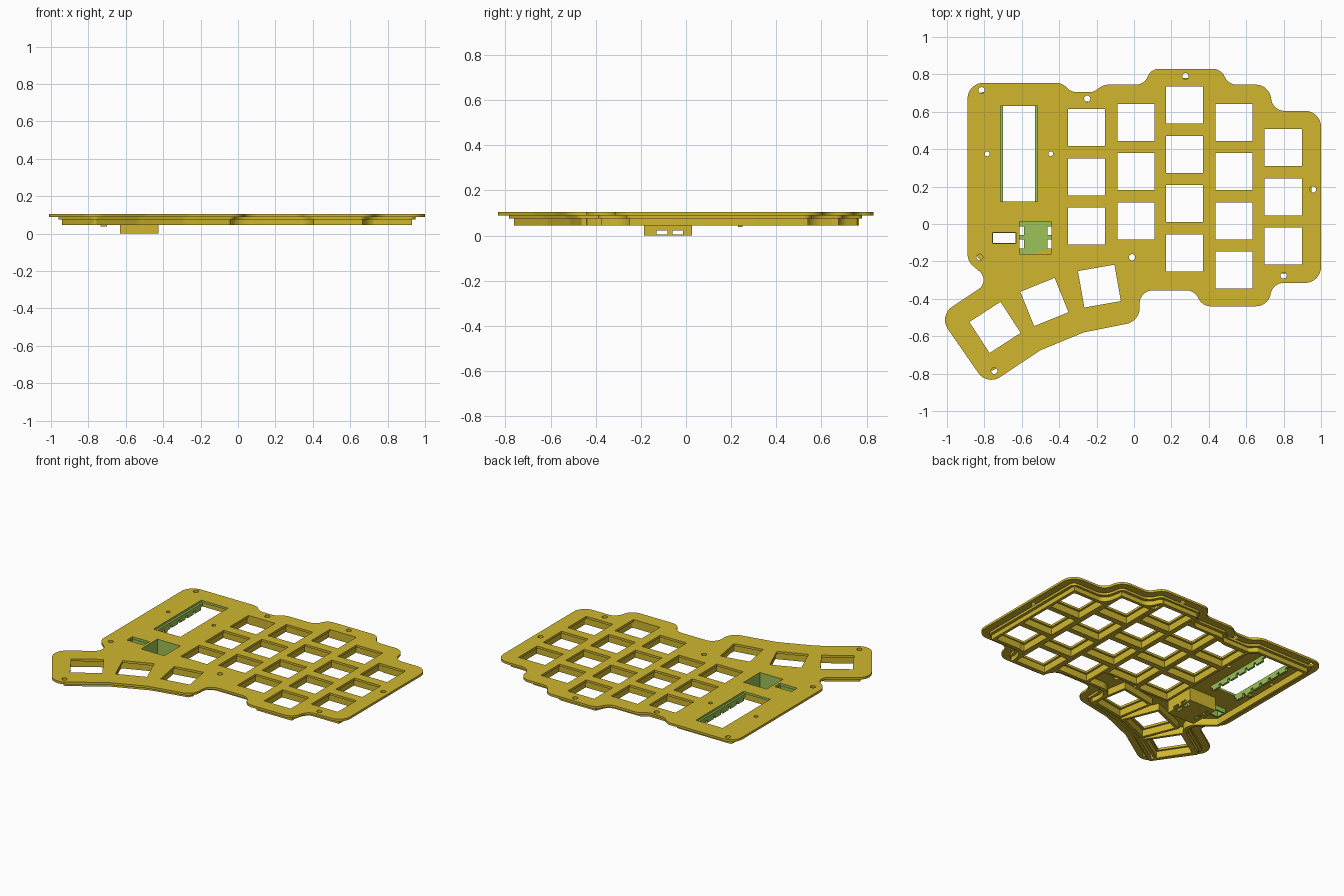
import bpy, bmesh, math
from mathutils import Vector as V

if "Cube" in bpy.data.objects:
    bpy.data.objects.remove(bpy.data.objects["Cube"])


def material(name, rgb):
    m = bpy.data.materials.new(name)
    m.diffuse_color = (*rgb, 1)
    m.use_nodes = True
    m.node_tree.nodes["Principled BSDF"].inputs["Base Color"].default_value = m.diffuse_color
    return m


MUSTARD = material("mustard", (0.63, 0.47, 0.027))
GREEN = material("leaf green", (0.33, 0.54, 0.095))

# Case outline: sharp corners, clockwise from the top left
OUTLINE = [V(p) for p in [
    (-0.89, 0.755), (-0.385, 0.755), (-0.335, 0.705), (-0.215, 0.705), (-0.165, 0.745),
    (0.055, 0.745), (0.09, 0.83), (0.465, 0.83), (0.505, 0.745), (0.72, 0.745),
    (0.745, 0.605), (1.0, 0.605), (1.0, -0.315), (0.745, -0.315), (0.715, -0.44),
    (0.365, -0.44), (0.325, -0.355), (0.03, -0.355), (0.03, -0.52), (-0.27, -0.58),
    (-0.50, -0.675), (-0.785, -0.865), (-1.045, -0.49), (-0.765, -0.305), (-0.89, -0.2)]]

# Key positions: (x, y, tilt in degrees)
COLUMNS = [(-0.253, 0.515, 3), (0.011, 0.543, 3), (0.271, 0.635, 4),
           (0.535, 0.543, 4), (0.798, 0.408, 3)]
KEYS = [(x, y - 0.263 * i, 0) for x, y, n in COLUMNS for i in range(n)]
KEYS += [(-0.743, -0.553, 33), (-0.479, -0.417, 22), (-0.185, -0.332, 10)]

SCREWS = [(-0.815, 0.715), (-0.25, 0.67), (0.275, 0.79), (-0.785, 0.375), (-0.445, 0.375),
          (0.957, 0.185), (0.8, -0.275), (-0.01, -0.178), (-0.825, -0.178), (-0.747, -0.785)]

# Openings: x0, x1, y0, y1
WINDOW = (-0.715, -0.515, 0.12, 0.63)
SLOT = (-0.757, -0.63, -0.105, -0.045)
TRAY = (-0.612, -0.44, -0.16, 0.013)


def inset_outline(d):
    """Rounded case outline moved inwards by d."""
    n, pts, out = len(OUTLINE), [], []
    for i, p in enumerate(OUTLINE):
        e0 = (p - OUTLINE[i - 1]).normalized()
        e1 = (OUTLINE[(i + 1) % n] - p).normalized()
        n0, n1 = V((e0.y, -e0.x)), V((e1.y, -e1.x))
        pts.append((p + (n0 + n1) * d / (1 + n0.dot(n1)), e0.x * e1.y - e0.y * e1.x < 0))
    for i, (p, convex) in enumerate(pts):
        a, b = pts[i - 1][0] - p, pts[(i + 1) % n][0] - p
        r = max(0.085 - d, 0.012) if convex else 0.07 + d
        limit = 0.48 * min(a.length, b.length)
        a.normalize()
        b.normalize()
        half = a.angle(b) / 2
        t = min(r / math.tan(half), limit)
        r = t * math.tan(half)
        c = p + (a + b).normalized() * (r / math.sin(half))
        w0, w1 = (p + a * t - c).normalized(), (p + b * t - c).normalized()
        out += [c + w0.slerp(w1, k / 8).normalized() * r for k in range(9)]
    return out


def rect(x0, x1, y0, y1):
    return [V((x0, y0)), V((x1, y0)), V((x1, y1)), V((x0, y1))]


def square(x, y, deg, size):
    s, a = size / 2, math.radians(deg)
    c, n = math.cos(a), math.sin(a)
    return [V((x + u * c - v * n, y + u * n + v * c))
            for u, v in ((-s, -s), (s, -s), (s, s), (-s, s))]


def circle(x, y, r):
    return [V((x + r * math.cos(k * math.pi / 8), y + r * math.sin(k * math.pi / 8)))
            for k in range(16)]


def prism(name, loops, z0, z1, mat=MUSTARD, green_rule=None):
    """Extrude a flat region; loops after the first are holes."""
    cu = bpy.data.curves.new(name, 'CURVE')
    cu.dimensions, cu.fill_mode, cu.extrude = '2D', 'BOTH', (z1 - z0) / 2
    for loop in loops:
        sp = cu.splines.new('POLY')
        sp.points.add(len(loop) - 1)
        for q, p in zip(sp.points, loop):
            q.co = (p.x, p.y, 0, 1)
        sp.use_cyclic_u = True
    tmp = bpy.data.objects.new("tmp", cu)
    bpy.context.scene.collection.objects.link(tmp)
    bpy.context.view_layer.update()
    me = bpy.data.meshes.new_from_object(tmp.evaluated_get(bpy.context.evaluated_depsgraph_get()))
    bpy.data.objects.remove(tmp)
    bpy.data.curves.remove(cu)
    me.name = name
    me.materials.clear()
    me.materials.append(mat)
    me.materials.append(GREEN)
    bm = bmesh.new()
    bm.from_mesh(me)
    bmesh.ops.translate(bm, verts=bm.verts, vec=(0, 0, (z0 + z1) / 2))
    bmesh.ops.remove_doubles(bm, verts=bm.verts, dist=0.0001)
    bmesh.ops.recalc_face_normals(bm, faces=bm.faces)
    for f in bm.faces:
        f.smooth = True
        f.material_index = int(bool(green_rule and green_rule(f.calc_center_median(), f.normal)))
    bm.to_mesh(me)
    bm.free()
    me.set_sharp_from_angle(angle=math.radians(30))
    ob = bpy.data.objects.new(name, me)
    bpy.context.scene.collection.objects.link(ob)
    return ob


def inside(c, r):
    return r[0] - 0.001 < c.x < r[1] + 0.001 and r[2] - 0.001 < c.y < r[3] + 0.001


# Top plate with key, screw, window, slot and tray openings
holes = [square(*k, 0.198) for k in KEYS]
holes += [circle(x, y, 0.013 if abs(y - 0.375) < 0.01 else 0.017) for x, y in SCREWS]
holes += [rect(*r) for r in (WINDOW, SLOT, TRAY)]
prism("top_plate", [inset_outline(0)] + holes, 0.09, 0.105,
      green_rule=lambda c, n: abs(n.z) < 0.5 and any(inside(c, r) for r in (WINDOW, SLOT, TRAY)))

# Stepped rim under the plate
prism("rim_step", [inset_outline(0.05), inset_outline(0.09)], 0.075, 0.09)
prism("rim_wall", [inset_outline(0.07), inset_outline(0.09)], 0.045, 0.075)

# Rib frame around each key
for k in KEYS:
    prism("key_frame", [square(*k, 0.263), square(*k, 0.225)], 0.045, 0.09)

# Tray hanging below the plate, green inside
OUTER = (-0.63, -0.425, -0.185, 0.027)
NOTCHES = [(-0.13, -0.083), (-0.06, -0.013)]
tray_rule = lambda c, n: n.z > -0.5 and inside(c, TRAY)
notch_holes = [rect(x, x + 0.022, a, b) for x in (-0.611, -0.463) for a, b in NOTCHES]
prism("tray_floor", [rect(*OUTER)] + notch_holes, 0, 0.006, green_rule=tray_rule)
prism("tray_wall", [rect(*OUTER), rect(*TRAY)], 0.022, 0.09, green_rule=tray_rule)
for y0, y1 in ((OUTER[2], TRAY[2]), (TRAY[3], OUTER[3])):
    prism("tray_end", [rect(OUTER[0], OUTER[1], y0, y1)], 0.006, 0.022, green_rule=tray_rule)
for x0, x1 in ((OUTER[0], TRAY[0]), (TRAY[1], OUTER[1])):
    for y0, y1 in ((TRAY[2], -0.13), (-0.083, -0.06), (-0.013, TRAY[3])):
        prism("tray_post", [rect(x0, x1, y0, y1)], 0.006, 0.022, green_rule=tray_rule)

# Green liner of the small slot
prism("slot_liner", [rect(-0.763, -0.624, -0.111, -0.039), rect(-0.754, -0.633, -0.102, -0.048)],
      0.06, 0.09, GREEN)

# Green toothed rails along the window
for x0, x1 in ((-0.716, -0.701), (-0.528, -0.514)):
    prism("window_rail", [rect(x0, x1, WINDOW[2], WINDOW[3])], 0.07, 0.092, GREEN)
    for i in range(6):
        y = 0.135 + i * 0.082
        prism("rail_tooth", [rect(x0, x1, y, y + 0.062)], 0.05, 0.07, GREEN)

# Small clip below the left rail
prism("rail_clip", [rect(-0.735, -0.701, 0.23, 0.25)], 0.038, 0.09)
